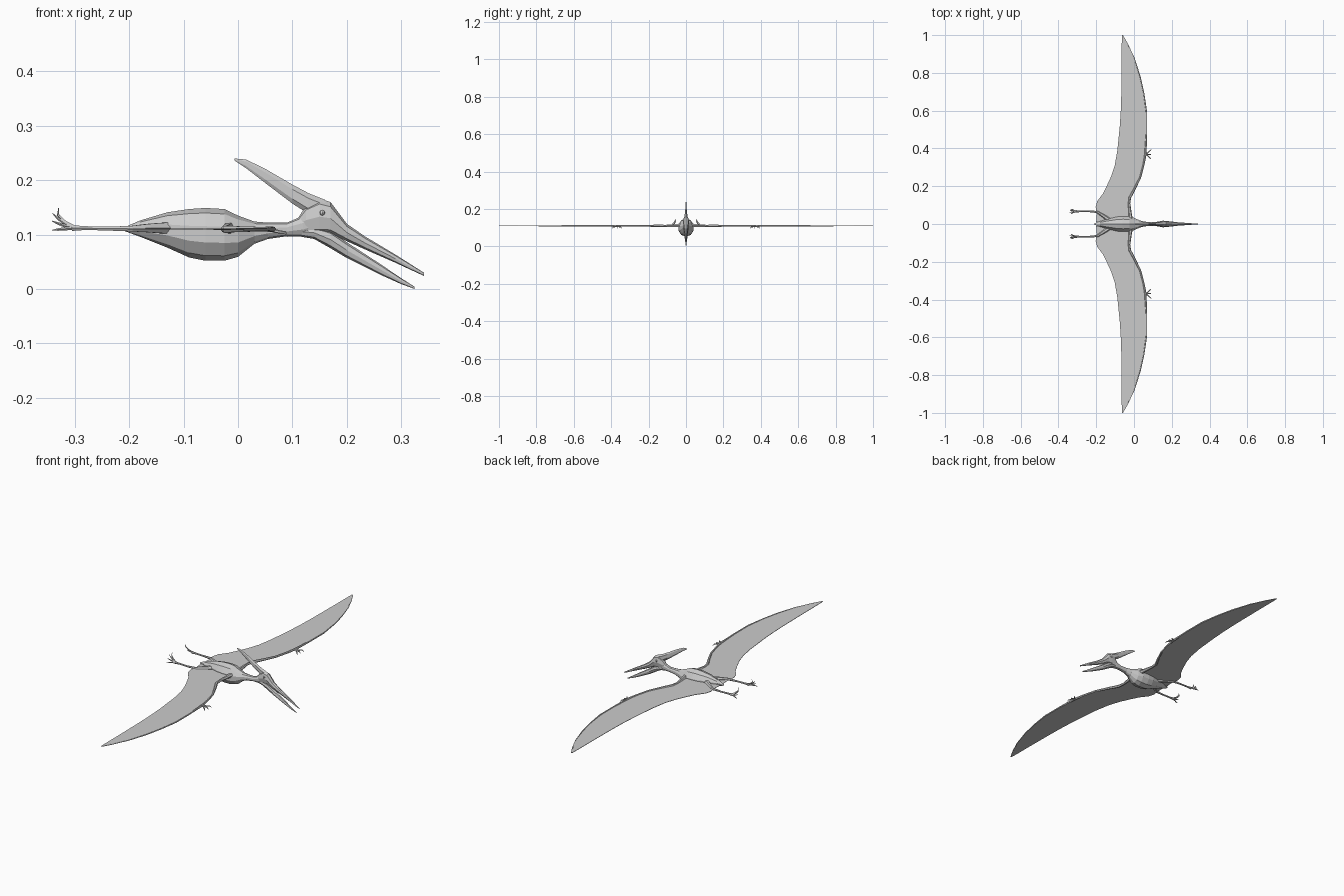
import bpy, bmesh, math
from mathutils import Vector

cube = bpy.data.objects.get("Cube")
if cube:
    bpy.data.objects.remove(cube, do_unlink=True)

grey = bpy.data.materials.new("plain_grey")
grey.use_nodes = True
grey.diffuse_color = (0.6, 0.6, 0.6, 1)
grey.node_tree.nodes["Principled BSDF"].inputs["Base Color"].default_value = (0.6, 0.6, 0.6, 1)


def finish(name, bm, mirror=False):
    bmesh.ops.recalc_face_normals(bm, faces=bm.faces)
    mesh = bpy.data.meshes.new(name)
    bm.to_mesh(mesh)
    bm.free()
    mesh.materials.append(grey)
    obj = bpy.data.objects.new(name, mesh)
    bpy.context.collection.objects.link(obj)
    if mirror:
        mod = obj.modifiers.new("other_side", 'MIRROR')
        mod.use_axis = (False, True, False)
        mod.use_mirror_merge = False
    return obj


def skin(bm, rings):
    """Join rings of points into a closed skin with capped ends."""
    loops = [[bm.verts.new(p) for p in ring] for ring in rings]
    n = len(loops[0])
    for a, b in zip(loops, loops[1:]):
        for i in range(n):
            j = (i + 1) % n
            bm.faces.new((a[i], a[j], b[j], b[i]))
    bm.faces.new(loops[0])
    bm.faces.new(loops[-1])


def loft(name, sections, sides=10):
    """Skin upright ovals given as (x, bottom, top, half width)."""
    bm = bmesh.new()
    angles = [math.tau * i / sides for i in range(sides)]
    skin(bm, [[(x, w * math.sin(a), (lo + hi) / 2 + (hi - lo) / 2 * math.cos(a)) for a in angles]
              for x, lo, hi, w in sections])
    return finish(name, bm)


def add_tube(bm, path, sides=6):
    """Add a tapering limb through (x, y, z, radius) stations."""
    pts = [Vector(p[:3]) for p in path]
    rings = []
    for i, p in enumerate(path):
        along = (pts[min(i + 1, len(pts) - 1)] - pts[max(i - 1, 0)]).normalized()
        side = along.cross(Vector((0, 0, 1))).normalized()
        up = side.cross(along)
        rings.append([pts[i] + p[3] * (side * math.cos(math.tau * k / sides)
                                       + up * math.sin(math.tau * k / sides)) for k in range(sides)])
    skin(bm, rings)


def tubes(name, paths, sides=6):
    bm = bmesh.new()
    for path in paths:
        add_tube(bm, path, sides)
    return finish(name, bm, mirror=True)


# Torso running into the neck
loft("body", [
    (-.21, .107, .113, .004), (-.18, .096, .126, .015), (-.13, .076, .141, .03),
    (-.09, .058, .147, .04), (-.06, .052, .149, .043), (-.025, .052, .147, .042),
    (0, .059, .135, .035), (.03, .083, .124, .02), (.055, .092, .122, .013),
    (.09, .097, .122, .011), (.12, .096, .135, .012), (.14, .1, .145, .01)])

# Skull with upper beak, lower jaw and swept back crest
loft("skull_and_beak", [
    (.11, .106, .13, .007), (.125, .1, .153, .013), (.15, .1, .166, .016),
    (.17, .1, .16, .016), (.2, .088, .12, .013), (.233, .073, .097, .009),
    (.29, .048, .063, .005), (.342, .024, .03, .001)], 8)
loft("lower_jaw", [
    (.105, .098, .115, .007), (.14, .092, .115, .013), (.17, .075, .107, .013),
    (.2, .057, .086, .01), (.26, .027, .047, .006), (.3, .009, .02, .003),
    (.325, 0, .004, .001)], 8)
loft("crest", [
    (-.006, .236, .24, .001), (.015, .222, .238, .002), (.05, .195, .221, .003),
    (.1, .157, .192, .006), (.13, .138, .176, .009), (.16, .128, .164, .01)], 6)

# Eyes
bm = bmesh.new()
bmesh.ops.create_uvsphere(bm, u_segments=8, v_segments=6, radius=.005)
bmesh.ops.translate(bm, vec=(.155, .014, .14), verts=bm.verts)
finish("eyes", bm, mirror=True)

# Wing membranes: (span, leading edge, trailing edge)
HEIGHT, HALF = .11, .001
stations = [
    (.01, .005, -.2), (.05, -.018, -.197), (.09, -.025, -.203), (.12, -.028, -.195),
    (.16, -.015, -.165), (.2, .01, -.145), (.25, .035, -.122), (.31, .05, -.102),
    (.39, .064, -.088), (.52, .068, -.075), (.6, .066, -.07), (.69, .053, -.067),
    (.78, .033, -.066), (.88, .002, -.065), (.95, -.03, -.065), (1, -.058, -.064)]
bm = bmesh.new()
skin(bm, [[(lead, y, HEIGHT + HALF), (lead, y, HEIGHT - HALF),
           (trail, y, HEIGHT - HALF), (trail, y, HEIGHT + HALF)] for y, lead, trail in stations])
finish("wing_membranes", bm, mirror=True)

# Arm bones along the leading edge, then the long wing finger
tubes("arms", [
    [(-.015, .01, .112, .013), (-.02, .05, .111, .009), (-.026, .11, .11, .006),
     (-.022, .14, .11, .007), (.005, .19, .11, .006), (.034, .25, .11, .005),
     (.052, .32, .11, .005), (.062, .38, .11, .006)]])
tubes("wing_fingers", [
    [(.06, .37, HEIGHT, .006), (.066, .48, HEIGHT, .004), (.066, .59, HEIGHT, .004),
     (.052, .69, HEIGHT, .003), (.032, .78, HEIGHT, .003), (.001, .88, HEIGHT, .002),
     (-.059, .998, HEIGHT, .001)]])

# Small clawed fingers at the wrist
tubes("hand_claws", [
    [(.06, .37, .109, .004), (.076, .37 + d * .5, .105, .003),
     (.086, .37 + d, .104, .0025), (.092, .37 + d * 1.2, .096, .0006)]
    for d in (-.022, -.002, .02)], 5)

# Legs trailing behind the body
tubes("legs", [
    [(-.13, .02, .112, .012), (-.165, .045, .112, .009), (-.195, .064, .111, .006),
     (-.24, .067, .111, .004), (-.28, .067, .112, .004), (-.305, .067, .112, .006)]])

# Upturned toes, spread sideways
tubes("toes", [
    [(-.298, .067, .112, .004), (-.318, .067 + d * .5, .112 + rise * .3, .003),
     (-.331, .067 + d, .112 + rise * .65, .0025), (tip, .067 + d * 1.2, .112 + rise, .0006)]
    for d, rise, tip in ((-.011, .037, -.33), (-.004, .027, -.341),
                         (.004, .013, -.342), (.011, -.004, -.342))], 5)
